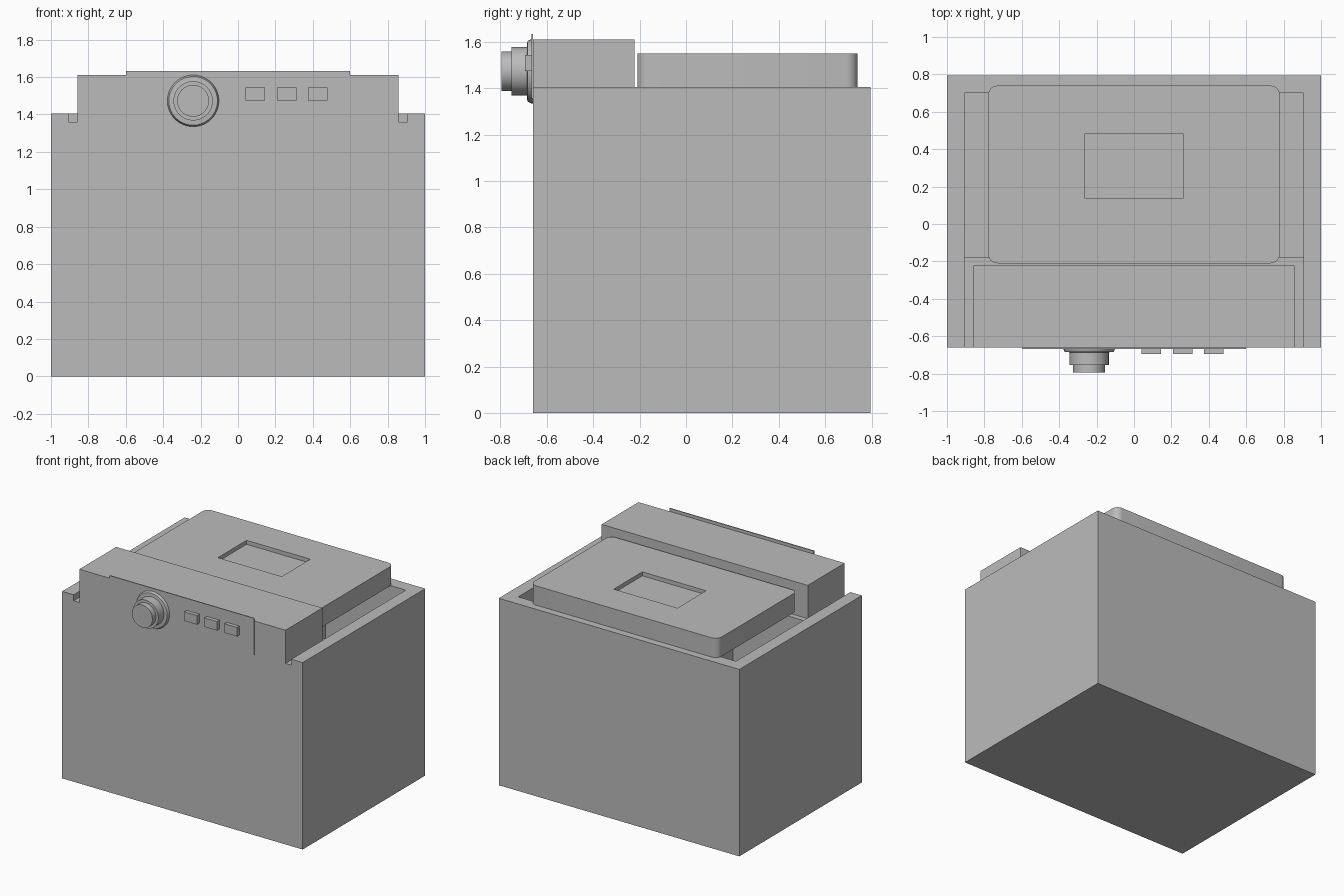
import bpy, bmesh, math
from mathutils import Matrix

if "Cube" in bpy.data.objects:
    bpy.data.objects.remove(bpy.data.objects["Cube"])

grey = bpy.data.materials.new("plain_grey")
grey.diffuse_color = (0.5, 0.5, 0.5, 1)
grey.use_nodes = True
grey.node_tree.nodes["Principled BSDF"].inputs["Base Color"].default_value = grey.diffuse_color


def finish(name, bm):
    bmesh.ops.recalc_face_normals(bm, faces=bm.faces[:])
    mesh = bpy.data.meshes.new(name)
    bm.to_mesh(mesh)
    bm.free()
    ob = bpy.data.objects.new(name, mesh)
    bpy.context.collection.objects.link(ob)
    mesh.materials.append(grey)
    return ob


def box(name, x, y, z, corner=0.0):
    """Box from (min, max) pairs, optionally with rounded upright edges."""
    bm = bmesh.new()
    bmesh.ops.create_cube(bm, size=1)
    for v in bm.verts:
        v.co = [r[0] if c < 0 else r[1] for c, r in zip(v.co, (x, y, z))]
    if corner:
        upright = [e for e in bm.edges
                   if abs(e.verts[0].co.z - e.verts[1].co.z) > 0.01]
        bmesh.ops.bevel(bm, geom=upright, offset=corner, segments=6,
                        profile=0.5, affect='EDGES')
    return finish(name, bm)


def cut(ob, cutter):
    mod = ob.modifiers.new("cut", 'BOOLEAN')
    mod.operation, mod.solver, mod.object = 'DIFFERENCE', 'EXACT', cutter
    bpy.context.view_layer.objects.active = ob
    bpy.ops.object.modifier_apply(modifier=mod.name)
    bpy.data.objects.remove(cutter)


def smooth(ob):
    bpy.ops.object.select_all(action='DESELECT')
    ob.select_set(True)
    bpy.context.view_layer.objects.active = ob
    bpy.ops.object.shade_smooth_by_angle(angle=math.radians(30))


# Housing: front shelf open to the front, deep well behind it
housing = box("housing", (-1, 1), (-0.66, 0.795), (0, 1.405))
cut(housing, box("shelf_cutter", (-0.905, 0.905), (-0.8, 0.1), (1.36, 1.6)))
cut(housing, box("well_cutter", (-0.905, 0.905), (-0.18, 0.70), (0.1, 1.6)))

# Inner container standing in the well
box("inner_container", (-0.27, 0.27), (-0.17, 0.66), (0.1, 1.3))

# Control box on the shelf, with its thin front panel
box("control_box", (-0.857, 0.857), (-0.66, -0.222), (1.36, 1.61))
box("control_panel", (-0.6, 0.6), (-0.667, -0.659), (1.355, 1.633))

# Lid with a shallow rectangular recess
lid = box("lid", (-0.78, 0.78), (-0.21, 0.74), (1.405, 1.55), 0.05)
cut(lid, box("recess_cutter", (-0.265, 0.265), (0.14, 0.48), (1.52, 1.7)))
smooth(lid)

# Push buttons
for i in range(3):
    cx = 0.093 + i * 0.1665
    box(f"button_{i + 1}", (cx - 0.052, cx + 0.052), (-0.695, -0.66),
        (1.475, 1.543))

# Stepped dial: (radius, y) profile turned about the y direction
profile = [(0, -0.66), (0.138, -0.66), (0.138, -0.668), (0.13, -0.684),
           (0.105, -0.686), (0.105, -0.753), (0.085, -0.753),
           (0.085, -0.795), (0, -0.795)]
bm = bmesh.new()
verts = [bm.verts.new((r, y, 0)) for r, y in profile]
edges = [bm.edges.new(pair) for pair in zip(verts, verts[1:])]
bmesh.ops.spin(bm, geom=verts + edges, cent=(0, 0, 0), axis=(0, 1, 0),
               angle=math.tau, steps=48)
bmesh.ops.remove_doubles(bm, verts=bm.verts[:], dist=0.0005)
bm.transform(Matrix.Translation((-0.24, 0, 1.473)))
smooth(finish("dial", bm))
